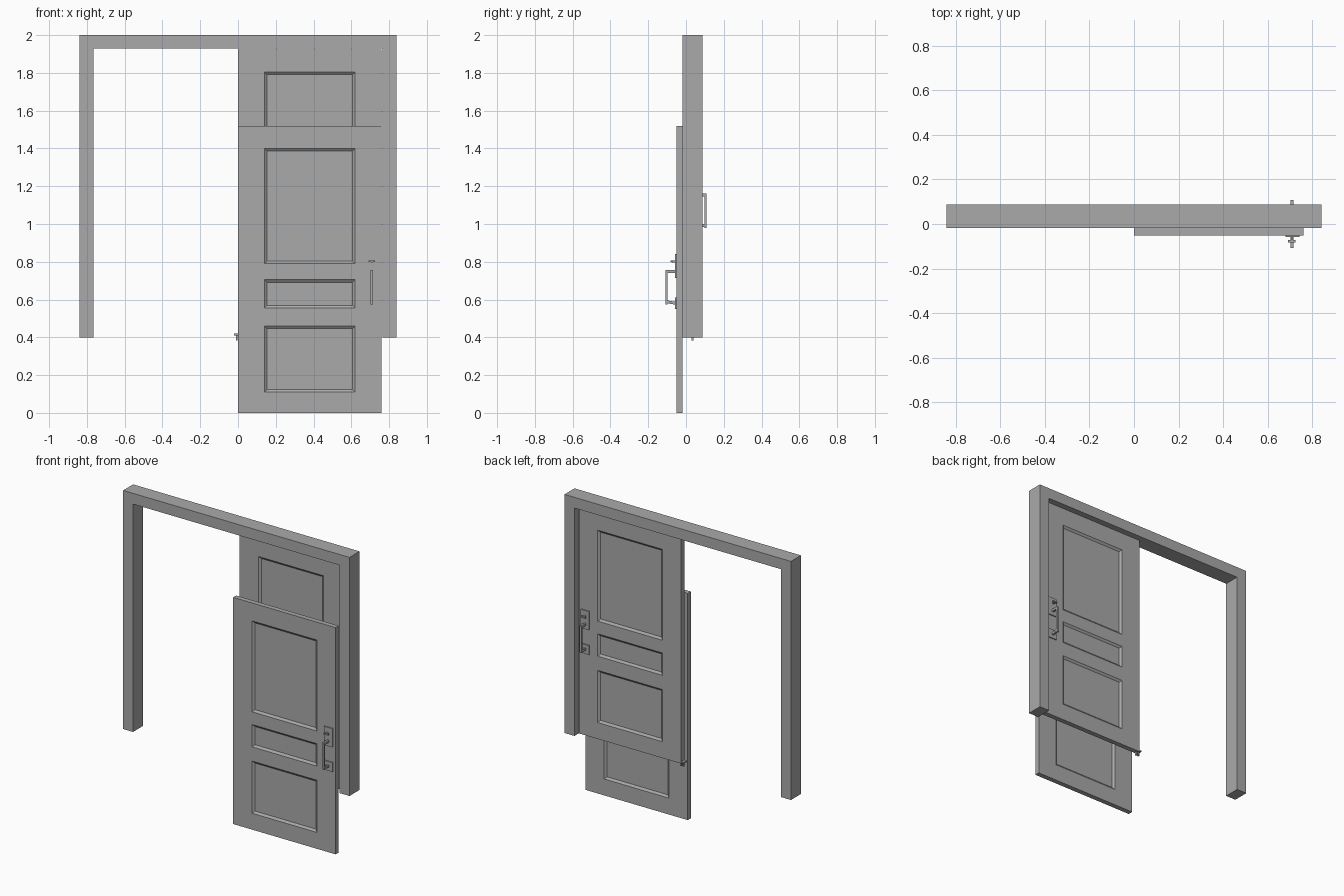
import bpy, bmesh, math
from mathutils import Vector

if "Cube" in bpy.data.objects:
    bpy.data.objects.remove(bpy.data.objects["Cube"])

grey = bpy.data.materials.new("plain_grey")
grey.diffuse_color = (0.4, 0.4, 0.4, 1)
grey.use_nodes = True
grey.node_tree.nodes["Principled BSDF"].inputs["Base Color"].default_value = grey.diffuse_color


def finish(name, bm):
    me = bpy.data.meshes.new(name)
    bmesh.ops.recalc_face_normals(bm, faces=bm.faces)
    bm.to_mesh(me)
    bm.free()
    me.materials.append(grey)
    ob = bpy.data.objects.new(name, me)
    bpy.context.collection.objects.link(ob)
    return ob


def add_box(bm, lo, hi):
    vs = bmesh.ops.create_cube(bm, size=1)["verts"]
    for v in vs:
        v.co = Vector([lo[i] if v.co[i] < 0 else hi[i] for i in range(3)])
    return vs


# frame: one continuous upside-down U, extruded in depth
W, IN, Y0, Y1 = 0.84, 0.766, -0.018, 0.088
outline = [(-W, 0.4), (-IN, 0.4), (-IN, 1.928), (IN, 1.928),
           (IN, 0.4), (W, 0.4), (W, 2.0), (-W, 2.0)]
bm = bmesh.new()
face = bm.faces.new([bm.verts.new((x, Y0, z)) for x, z in outline])
ext = bmesh.ops.extrude_face_region(bm, geom=[face])["geom"]
bmesh.ops.translate(bm, vec=(0, Y1 - Y0, 0),
                    verts=[g for g in ext if isinstance(g, bmesh.types.BMVert)])
finish("door_frame", bm)

# door leaf with three recessed panels on both faces
PX = (0.14, 0.62)
PANELS = [(0.11, 0.46), (0.555, 0.705), (0.79, 1.40)]


def door(name, y0, y1, z0):
    bm = bmesh.new()
    add_box(bm, (0, y0, 0), (0.76, y1, 1.52))
    cuts = [((x, 0, 0), (1, 0, 0)) for x in PX]
    cuts += [((0, 0, z), (0, 0, 1)) for p in PANELS for z in p]
    for co, no in cuts:
        bmesh.ops.bisect_plane(bm, geom=bm.verts[:] + bm.edges[:] + bm.faces[:],
                               plane_co=co, plane_no=no)
    bm.normal_update()
    panels = []
    for f in bm.faces:
        c = f.calc_center_median()
        if (abs(f.normal.y) > 0.9 and PX[0] < c.x < PX[1]
                and any(a < c.z < b for a, b in PANELS)):
            panels.append(f)
    bmesh.ops.inset_individual(bm, faces=panels, thickness=0.02, depth=-0.011)
    bmesh.ops.translate(bm, verts=bm.verts, vec=(0, 0, z0))
    finish(name, bm)


# pull handle: two plates, thumb latch, bowed grip; s = outward direction in y
def handle(name, y, s, z0):
    bm = bmesh.new()

    def part(x0, x1, d0, d1, za, zb):
        ya, yb = sorted((y + s * d0, y + s * d1))
        return add_box(bm, (x0, ya, z0 + za), (x1, yb, z0 + zb))

    part(0.679, 0.741, 0, 0.007, 0.715, 0.84)        # upper plate
    part(0.679, 0.741, 0, 0.007, 0.55, 0.612)        # lower plate
    part(0.701, 0.715, 0.005, 0.057, 0.741, 0.756)   # upper arm
    part(0.701, 0.715, 0.046, 0.057, 0.575, 0.756)   # grip
    low = part(0.701, 0.715, 0.005, 0.057, 0.573, 0.588)  # lower arm, sloping
    for v in low:
        if abs(v.co.y - y) > 0.03:
            v.co.z += 0.009
    part(0.703, 0.713, 0.005, 0.026, 0.797, 0.808)   # latch stem
    part(0.691, 0.725, 0.020, 0.031, 0.799, 0.807)   # thumb piece
    finish(name, bm)


RAISE = 0.405
door("front_door", -0.051, -0.018, 0)
handle("front_door_handle", -0.051, -1, 0)
door("back_door", 0.018, 0.051, RAISE)
handle("back_door_handle", 0.051, 1, RAISE)

# small floor guide under the free corner of the back door
bm = bmesh.new()
add_box(bm, (-0.02, 0.02, 0.41), (0.012, 0.049, 0.419))
for x in (-0.01, 0.006):
    add_box(bm, (x, 0.028, 0.383), (x + 0.008, 0.041, 0.412))
finish("floor_guide", bm)
